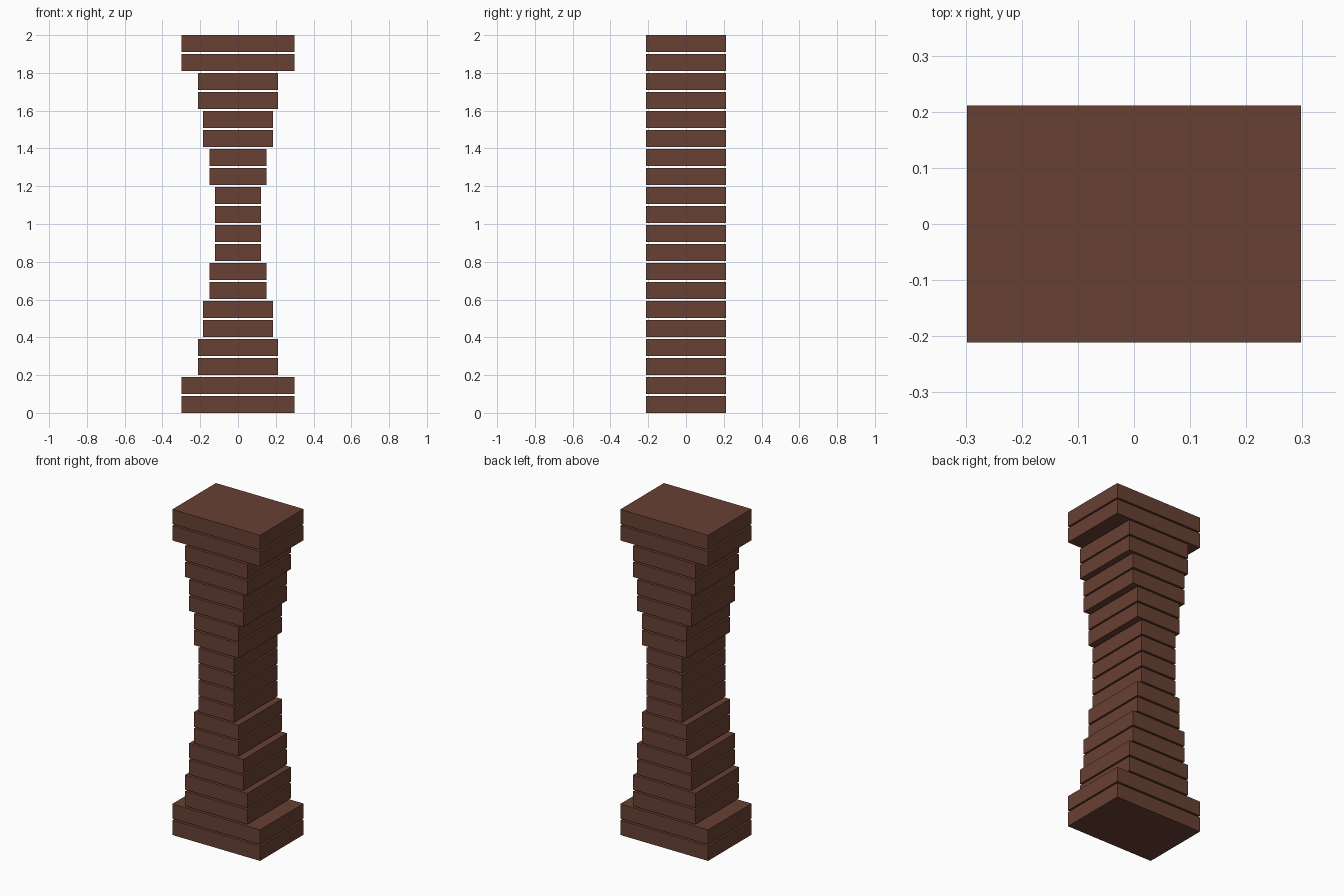
import bpy

if "Cube" in bpy.data.objects:
    bpy.data.objects.remove(bpy.data.objects["Cube"])

# Stacked plank pillar: widths mirrored about the waist, two planks per step
COUNT, HEIGHT, PITCH = 20, 0.0905, 0.1005
DEPTH = 0.423
HALF_WIDTHS = [0.298, 0.2115, 0.185, 0.152, 0.122]

brown = bpy.data.materials.new("brown_wood")
brown.diffuse_color = (0.14, 0.052, 0.033, 1)
brown.use_nodes = True
brown.node_tree.nodes["Principled BSDF"].inputs["Base Color"].default_value = brown.diffuse_color


def plank(name, width, z):
    bpy.ops.mesh.primitive_cube_add(size=1, location=(0, 0, z + HEIGHT / 2))
    ob = bpy.context.object
    ob.name = name
    ob.scale = (width, DEPTH, HEIGHT)
    bpy.ops.object.transform_apply(location=False, rotation=False, scale=True)
    ob.data.materials.append(brown)


# Planks from the base up, separated by thin open gaps
for i in range(COUNT):
    step = min(i, COUNT - 1 - i) // 2
    part = "base_plank" if i < 2 else "top_plank" if i >= COUNT - 2 else "column_plank"
    plank(f"{part}_{i + 1:02d}", 2 * HALF_WIDTHS[step], i * PITCH)
